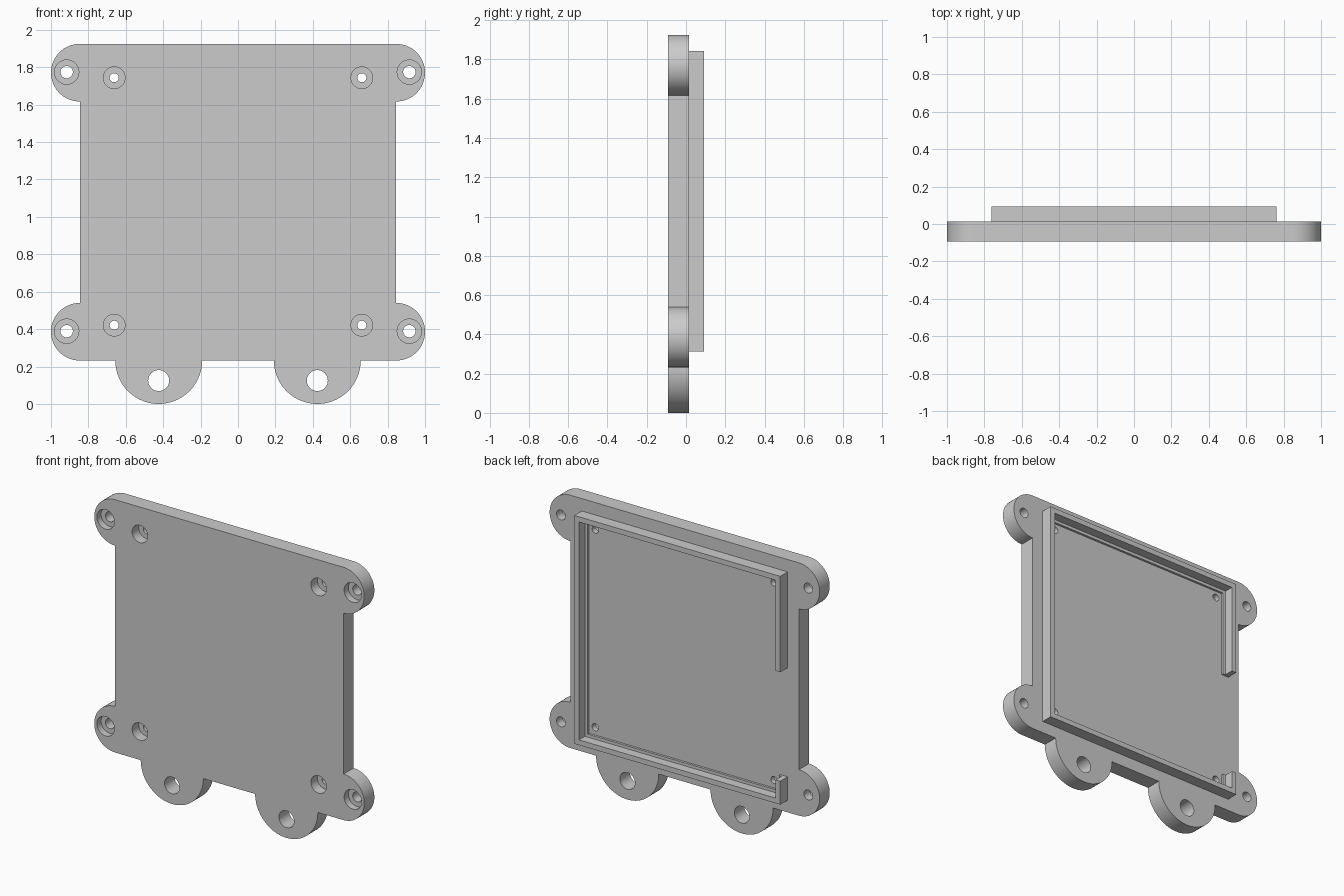
import bpy, bmesh
from math import sin, cos, pi, radians

if "Cube" in bpy.data.objects:
    bpy.data.objects.remove(bpy.data.objects["Cube"], do_unlink=True)

# Single grey material
grey = bpy.data.materials.new("plain grey")
grey.use_nodes = True
grey.diffuse_color = (0.6, 0.6, 0.6, 1)
grey.node_tree.nodes["Principled BSDF"].inputs["Base Color"].default_value = grey.diffuse_color

# Depth levels, front to back
FRONT, BACK, RIM = -0.0925, 0.0145, 0.0925


def add_object(name, bm):
    bmesh.ops.recalc_face_normals(bm, faces=bm.faces)
    mesh = bpy.data.meshes.new(name)
    bm.to_mesh(mesh)
    bm.free()
    mesh.materials.append(grey)
    obj = bpy.data.objects.new(name, mesh)
    bpy.context.collection.objects.link(obj)
    return obj


def extrude_outline(name, points, y0, y1):
    """Extrude an (x, z) outline from y0 to y1."""
    bm = bmesh.new()
    face = bm.faces.new([bm.verts.new((x, y0, z)) for x, z in points])
    result = bmesh.ops.extrude_face_region(bm, geom=[face])
    for v in result["geom"]:
        if isinstance(v, bmesh.types.BMVert):
            v.co.y = y1
    return add_object(name, bm)


def arc(cx, cz, r, start, end, steps=32):
    angles = [radians(start + (end - start) * i / steps) for i in range(steps + 1)]
    return [(cx + r * cos(a), cz + r * sin(a)) for a in angles]


def add_lathe(bm, x, z, profile, sides=40):
    """Closed solid turned about the y axis; profile holds (radius, y)."""
    rings = [[bm.verts.new((x + r * cos(2 * pi * i / sides), y, z + r * sin(2 * pi * i / sides)))
              for i in range(sides)] for r, y in profile]
    for a, b in zip(rings, rings[1:]):
        for i in range(sides):
            j = (i + 1) % sides
            bm.faces.new((a[i], a[j], b[j], b[i]))
    bm.faces.new(rings[0])
    bm.faces.new(rings[-1])


# Plate with four round ears and two hanging lugs
EAR_X, EAR_R, EAR_Z = 0.846, 0.154, (0.386, 1.771)
LUG_X, LUG_R = 0.424, 0.232
half = arc(LUG_X, LUG_R, LUG_R, 180, 360, 48)
for z in EAR_Z:
    half += arc(EAR_X, z, EAR_R, -90, 90)
outline = half + [(-x, z) for x, z in reversed(half)]
plate = extrude_outline("mounting_plate", outline, FRONT, BACK)


# Drill plain and counterbored holes
def bore(r, head, depth):
    return [(head, FRONT - 0.02), (head, FRONT + depth), (r, FRONT + depth), (r, BACK + 0.02)]


bm = bmesh.new()
for s in (-1, 1):
    add_lathe(bm, s * LUG_X, 0.125, [(0.056, FRONT - 0.02), (0.056, BACK + 0.02)])
    for z in (0.389, 1.774):
        add_lathe(bm, s * 0.916, z, bore(0.033, 0.065, 0.045))
    for z in (0.421, 1.744):
        add_lathe(bm, s * 0.662, z, bore(0.024, 0.058, 0.07))
cutter = add_object("hole_cutter", bm)
cutter.hide_render = True

cut = plate.modifiers.new("holes", "BOOLEAN")
cut.operation = "DIFFERENCE"
cut.solver = "EXACT"
cut.object = cutter
bpy.context.view_layer.objects.active = plate
plate.select_set(True)
bpy.ops.object.modifier_apply(modifier=cut.name)
bpy.data.objects.remove(cutter, do_unlink=True)

# Open rim on the back, with a low inner ledge and a gap in one side
W, LOW, HIGH = 0.763, 0.313, 1.842
GAP_LOW, GAP_HIGH = 0.47, 1.2


def open_frame(name, outer, inner, y1):
    def path(t):
        return [(-W + t, GAP_LOW), (-W + t, LOW + t), (W - t, LOW + t),
                (W - t, HIGH - t), (-W + t, HIGH - t), (-W + t, GAP_HIGH)]
    return extrude_outline(name, path(outer) + path(inner)[::-1], BACK - 0.004, y1)


rim = open_frame("back_rim", 0, 0.035, RIM)
ledge = open_frame("inner_ledge", 0.03, 0.055, BACK + 0.015)

# Smooth the round walls, keep the edges crisp
bpy.ops.object.select_all(action="DESELECT")
for obj in (plate, rim, ledge):
    obj.select_set(True)
bpy.context.view_layer.objects.active = plate
bpy.ops.object.shade_smooth_by_angle(angle=radians(30))
